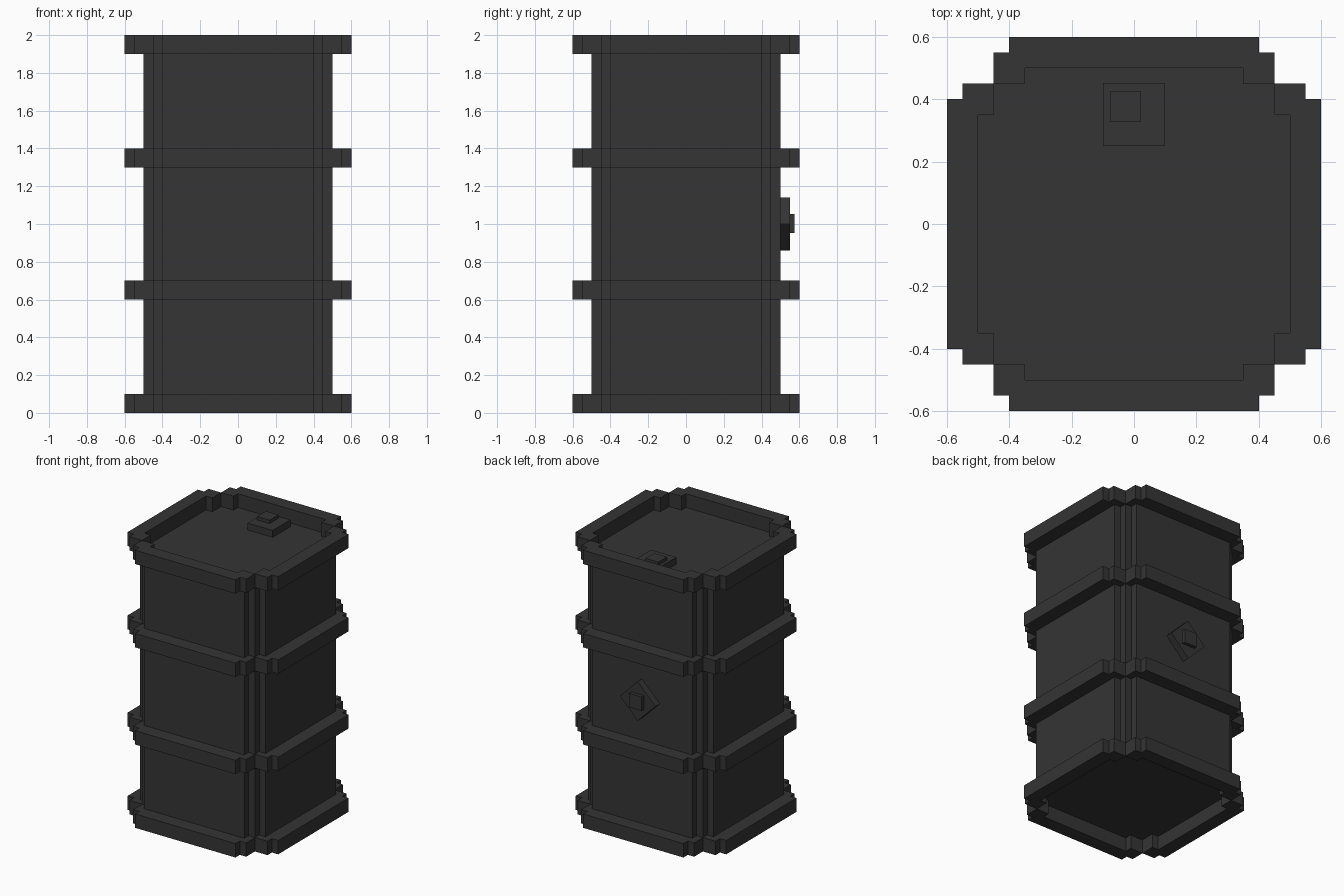
import bpy, bmesh, math
from mathutils import Matrix

if "Cube" in bpy.data.objects:
    bpy.data.objects.remove(bpy.data.objects["Cube"])

paint = bpy.data.materials.new("dark_grey_paint")
paint.diffuse_color = (0.035, 0.035, 0.035, 1)
paint.use_nodes = True
paint.node_tree.nodes["Principled BSDF"].inputs["Base Color"].default_value = paint.diffuse_color


def finish(name, bm):
    bmesh.ops.recalc_face_normals(bm, faces=bm.faces)
    mesh = bpy.data.meshes.new(name)
    bm.to_mesh(mesh)
    bm.free()
    mesh.materials.append(paint)
    obj = bpy.data.objects.new(name, mesh)
    bpy.context.collection.objects.link(obj)
    return obj


def add_prism(bm, outline, z0, z1):
    """Extrude a flat outline from z0 to z1."""
    face = bm.faces.new([bm.verts.new((x, y, z0)) for x, y in outline])
    new = bmesh.ops.extrude_face_region(bm, geom=[face])["geom"]
    verts = [v for v in new if isinstance(v, bmesh.types.BMVert)]
    bmesh.ops.translate(bm, vec=(0, 0, z1 - z0), verts=verts)


def quarter_turn(points, k):
    for _ in range(k):
        points = [(-y, x) for x, y in points]
    return points


# Drum body: square column with stepped corners, recessed at both ends
corner = [(0.5, 0.4), (0.45, 0.4), (0.45, 0.45), (0.4, 0.45), (0.4, 0.5)]
bm = bmesh.new()
add_prism(bm, [p for k in range(4) for p in quarter_turn(corner, k)], 0.1, 1.9)
finish("drum_body", bm)

# Hoops: the same stepped rail on each of the four sides
half = [(0.4, 0.6), (0.4, 0.55), (0.45, 0.55), (0.45, 0.45), (0.35, 0.45), (0.35, 0.5)]
rail = half + [(-x, y) for x, y in reversed(half)]
for name, z in (("bottom_rim", 0), ("lower_hoop", 0.6), ("upper_hoop", 1.3), ("top_rim", 1.9)):
    bm = bmesh.new()
    for k in range(4):
        add_prism(bm, quarter_turn(rail, k), z, z + 0.1)
    finish(name, bm)


def box(name, centre, size, turn=0):
    bm = bmesh.new()
    bmesh.ops.create_cube(bm, size=1, matrix=Matrix.Translation(centre)
                          @ Matrix.Rotation(turn, 4, 'Y') @ Matrix.Diagonal((*size, 1)))
    return finish(name, bm)


# Filler cap on the lid
box("lid_cap_plate", (0, 0.352, 1.925), (0.2, 0.2, 0.05))
box("lid_cap_knob", (-0.027, 0.377, 1.9625), (0.1, 0.1, 0.025))

# Diamond-shaped tap plate on the back
box("back_cap_plate", (0, 0.525, 1), (0.2, 0.05, 0.2), math.pi / 4)
box("back_cap_knob", (0, 0.5625, 1.003), (0.1, 0.025, 0.1))
